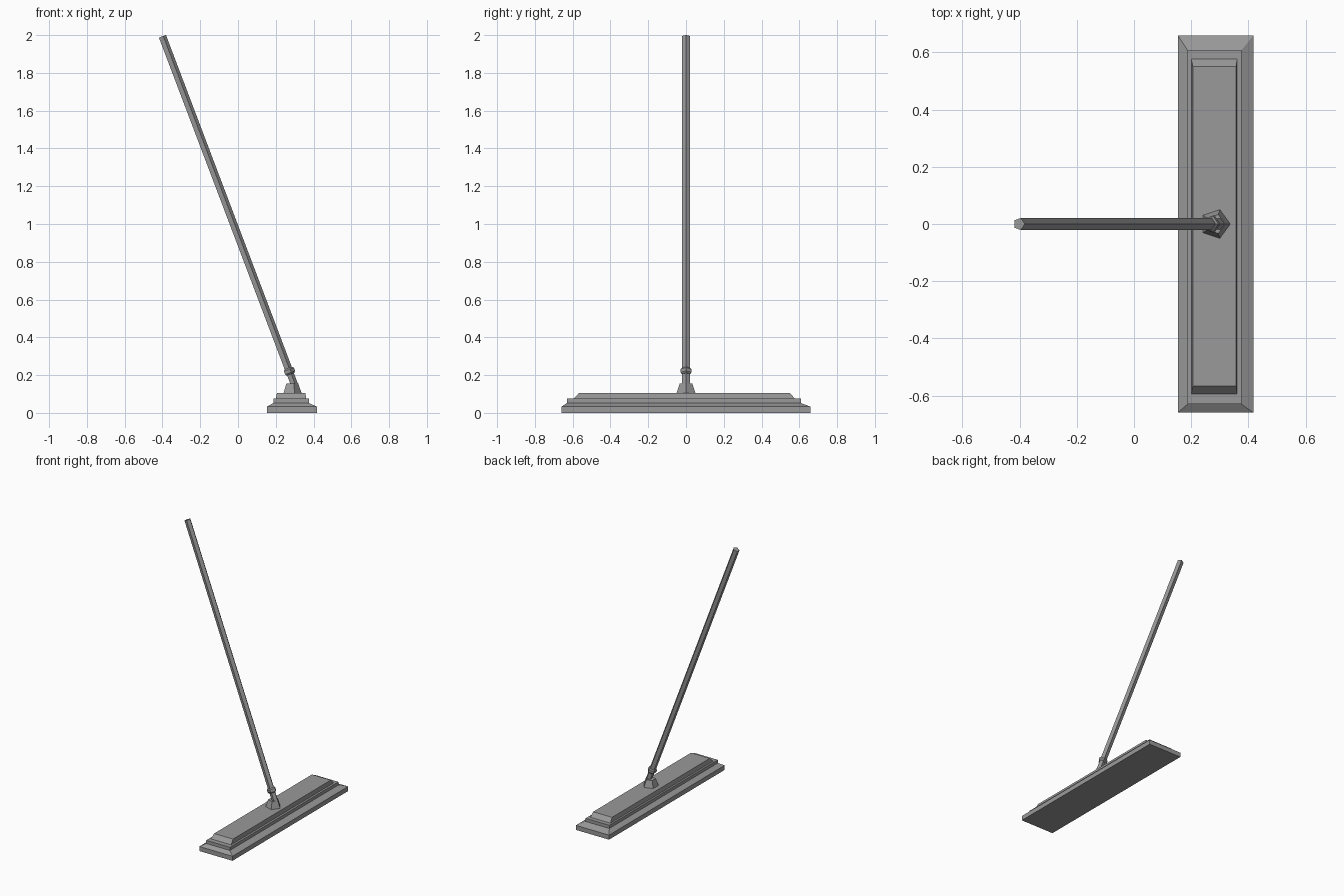
import bpy
import bmesh
from math import cos, sin, pi
from mathutils import Vector

cube = bpy.data.objects.get("Cube")
if cube:
    bpy.data.objects.remove(cube)

grey = bpy.data.materials.new("mid grey")
grey.use_nodes = True
grey.diffuse_color = (0.32, 0.32, 0.32, 1)
grey.node_tree.nodes["Principled BSDF"].inputs["Base Color"].default_value = grey.diffuse_color


def loft(name, rings):
    """Join matching rings of points into a closed, flat-shaded solid."""
    bm = bmesh.new()
    loops = [[bm.verts.new(p) for p in ring] for ring in rings]
    n = len(loops[0])
    for low, high in zip(loops, loops[1:]):
        for i in range(n):
            j = (i + 1) % n
            bm.faces.new((low[i], low[j], high[j], high[i]))
    bm.faces.new(loops[0][::-1])
    bm.faces.new(loops[-1])
    bmesh.ops.recalc_face_normals(bm, faces=bm.faces)
    mesh = bpy.data.meshes.new(name)
    bm.to_mesh(mesh)
    bm.free()
    mesh.materials.append(grey)
    obj = bpy.data.objects.new(name, mesh)
    bpy.context.collection.objects.link(obj)
    return obj


def slab(name, levels):
    """Rectangular tier; each level is x0, x1, y0, y1, z."""
    return loft(name, [[(x0, y0, z), (x1, y0, z), (x1, y1, z), (x0, y1, z)]
                       for x0, x1, y0, y1, z in levels])


def five_sided(name, profile, base, tilt=0.0):
    """Pentagonal turning from (radius, height) pairs, leaning towards -x."""
    obj = loft(name, [[(r * cos(2 * pi * i / 5), r * sin(2 * pi * i / 5), h)
                       for i in range(5)] for r, h in profile])
    obj.location = base
    obj.rotation_euler.y = -tilt
    return obj


# Stepped mop head
slab("head_base", [(0.153, 0.418, -0.66, 0.66, 0),
                   (0.153, 0.418, -0.66, 0.66, 0.033),
                   (0.187, 0.376, -0.63, 0.608, 0.052)])
slab("head_middle", [(0.187, 0.376, -0.63, 0.608, 0.05),
                     (0.187, 0.376, -0.63, 0.608, 0.075)])
slab("head_top", [(0.2, 0.361, -0.595, 0.578, 0.074),
                  (0.206, 0.357, -0.567, 0.55, 0.105)])

# Socket on the head
five_sided("socket", [(0.053, 0.104), (0.035, 0.155)], (0.284, 0, 0))

# Leaning neck, collar and pole share one axis
foot = Vector((0.27, 0, 0.22))
tip = Vector((-0.402, 0, 1.993))
axis = tip - foot
lean = Vector((0, 1)).angle(Vector((axis.x, axis.z)))
five_sided("neck", [(0.021, -0.1), (0.021, 0)], foot, lean)
five_sided("collar", [(0.024, -0.017), (0.031, -0.009),
                      (0.031, 0.009), (0.024, 0.017)], foot, lean)
five_sided("pole", [(0.022, 0), (0.022, axis.length)], foot, lean)
